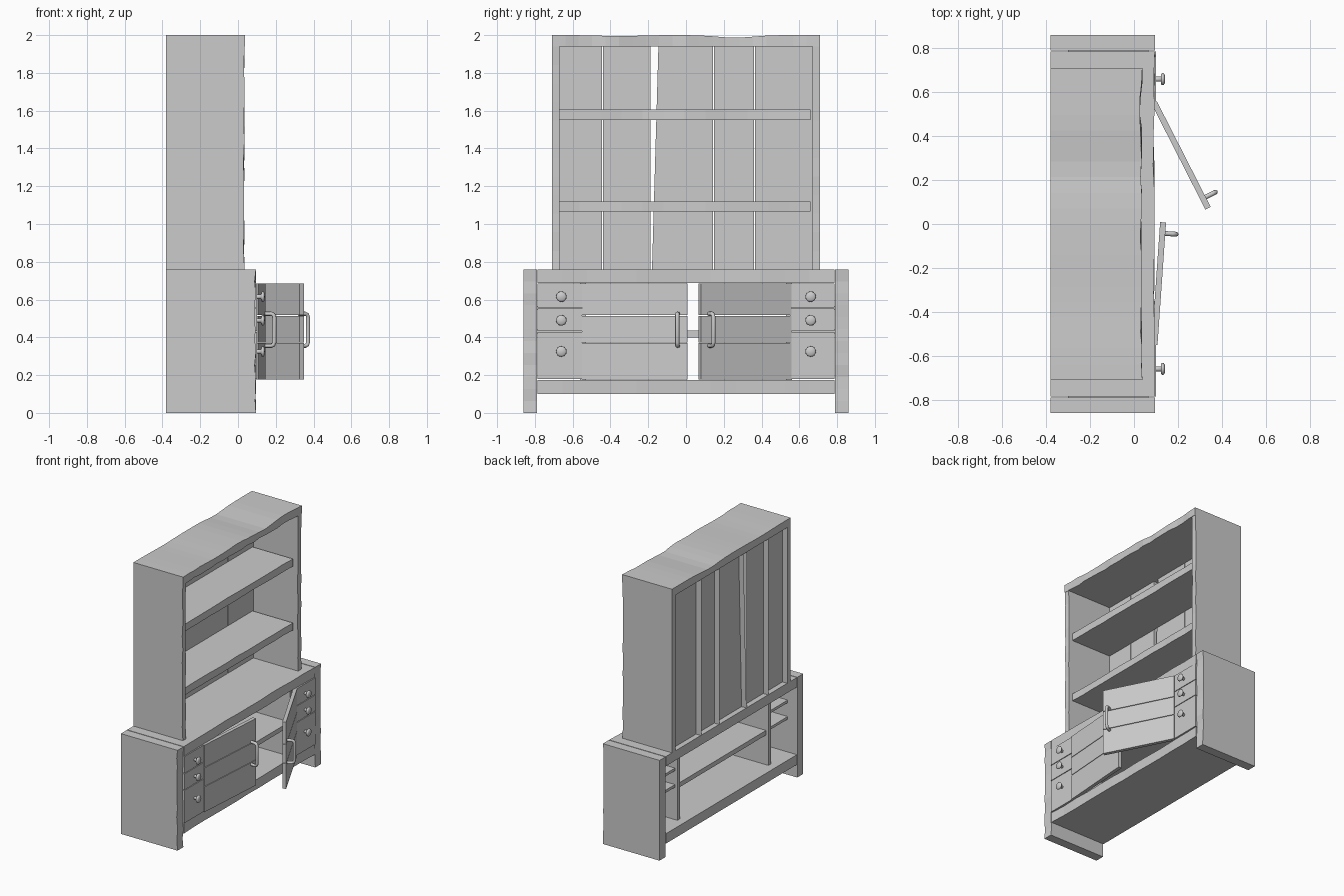
import bpy, bmesh, math, random
from mathutils import Matrix, Vector

if "Cube" in bpy.data.objects:
    bpy.data.objects.remove(bpy.data.objects["Cube"])

random.seed(4)


def finish(name, bm, loc=(0, 0, 0), rot=0.0):
    me = bpy.data.meshes.new(name)
    bmesh.ops.recalc_face_normals(bm, faces=bm.faces) if not name.startswith("open_") else None
    bm.to_mesh(me)
    bm.free()
    ob = bpy.data.objects.new(name.replace("open_", ""), me)
    ob.location = loc
    ob.rotation_euler = (0, 0, rot)
    bpy.context.collection.objects.link(ob)
    return ob


def box_bm(x0, x1, y0, y1, z0, z1):
    bm = bmesh.new()
    bmesh.ops.create_cube(bm, size=1)
    for v in bm.verts:
        v.co = Vector(((x0 + x1) / 2 + v.co.x * (x1 - x0),
                       (y0 + y1) / 2 + v.co.y * (y1 - y0),
                       (z0 + z1) / 2 + v.co.z * (z1 - z0)))
    return bm


def box(name, *d, loc=(0, 0, 0), rot=0.0):
    return finish(name, box_bm(*d), loc, rot)


def open_back(name, *d):
    # hollow board without its rear face
    bm = box_bm(*d)
    bmesh.ops.delete(bm, geom=[f for f in bm.faces if f.normal.x < -0.9], context='FACES_ONLY')
    return finish("open_" + name, bm)


def worn(name, d, axis, wear=0.008, cuts=12, dip=None):
    # board whose front edge is irregular along its length
    bm = box_bm(*d)
    lo, hi = d[2 * axis], d[2 * axis + 1]
    n = Vector((0, 0, 0))
    n[axis] = 1
    for i in range(1, cuts):
        p = n * (lo + (hi - lo) * i / cuts)
        bmesh.ops.bisect_plane(bm, geom=bm.verts[:] + bm.edges[:] + bm.faces[:],
                               plane_co=p, plane_no=n)
    for v in bm.verts:
        inside = lo + 1e-4 < v.co[axis] < hi - 1e-4
        if inside and abs(v.co.x - d[1]) < 1e-4:
            v.co.x -= random.uniform(0, wear)
        if dip and v.co.z > d[5] - 1e-4:
            v.co.z -= dip(v.co.y)
    return finish(name, bm)


def top_dip(y):
    return 0.014 * math.exp(-((y - 0.26) / 0.13) ** 2) + 0.005 * math.exp(-((y + 0.35) / 0.15) ** 2)


# carcass of the lower cabinet
worn("counter", (-0.38, 0.095, -0.785, 0.785, 0.687, 0.76), 1)
worn("bottom_board", (-0.38, 0.095, -0.785, 0.785, 0.10, 0.175), 1)
box("cupboard_shelf", -0.30, 0.06, -0.53, 0.53, 0.40, 0.435)

# top board of the hutch
worn("top_board", (-0.38, 0.038, -0.71, 0.71, 1.94, 2.0), 1, 0.012, 20, top_dip)

# hutch shelves
for i, z in enumerate((1.065, 1.55)):
    worn("hutch_shelf_%d" % i, (-0.34, 0.0, -0.675, 0.66, z, z + 0.055), 1, 0.006)

# back planks
edges = [(-0.67, -0.445), (-0.44, -0.188), (-0.168, 0.142), (0.147, 0.36), (0.365, 0.67)]
for i, (a, b) in enumerate(edges):
    ob = open_back("back_plank_%d" % i, -0.38, -0.34, a, b, 0.76, 1.94)
    if i == 2:
        # slanted edge of the centre plank
        for v in ob.data.vertices:
            if v.co.y < 0:
                v.co.y += 0.022 if v.co.z > 1.5 else -0.012

drawer_z = [(0.18, 0.428), (0.433, 0.553), (0.558, 0.685)]
for s in (-1, 1):
    tag = "left" if s < 0 else "right"

    def span(a, b):
        return sorted((s * a, s * b))

    # uprights and divider
    worn("side_panel_" + tag, (-0.38, 0.095, *span(0.79, 0.86), 0, 0.76), 2)
    worn("hutch_side_" + tag, (-0.38, 0.035, *span(0.67, 0.71), 0.76, 1.94), 2, 0.006)
    box("divider_" + tag, -0.32, 0.065, *span(0.53, 0.56), 0.175, 0.687)

    # drawers
    for i, (z0, z1) in enumerate(drawer_z):
        open_back("drawer_front_%s_%d" % (tag, i), 0.065, 0.10, *span(0.55, 0.785), z0, z1)
        if i:
            box("drawer_rail_%s_%d" % (tag, i), -0.30, 0.065, *span(0.56, 0.79), z0 - 0.012, z0 + 0.008)

    # knobs
    for i, z in enumerate((0.325, 0.49, 0.615)):
        prof = [(0.095, 0.011), (0.122, 0.011), (0.124, 0.024), (0.129, 0.028),
                (0.135, 0.027), (0.140, 0.020), (0.142, 0)]
        bm = bmesh.new()
        vs = [bm.verts.new((x, r, 0)) for x, r in prof]
        es = [bm.edges.new(p) for p in zip(vs, vs[1:])]
        bmesh.ops.spin(bm, geom=vs + es, cent=(0, 0, 0), axis=(1, 0, 0),
                       angle=math.tau, steps=16, use_duplicate=False)
        bmesh.ops.remove_doubles(bm, verts=bm.verts, dist=1e-4)
        ob = finish("knob_%s_%d" % (tag, i), bm, (0, s * 0.66, z))
        for p in ob.data.polygons:
            p.use_smooth = True

    # doors, both ajar
    length = 0.56 if s < 0 else 0.54
    loc = (0.08, -0.55, 0) if s < 0 else (0.08, 0.547, 0)
    rot = math.radians(-4 if s < 0 else 27)
    for i, (z0, z1) in enumerate(((0.178, 0.369), (0.373, 0.513), (0.517, 0.685))):
        box("door_plank_%s_%d" % (tag, i), 0, 0.027, *span(0, -length), z0, z1, loc=loc, rot=rot)

    # door handle
    cu = bpy.data.curves.new("door_handle_" + tag, 'CURVE')
    cu.dimensions = '3D'
    cu.bevel_depth = 0.011
    cu.bevel_resolution = 2
    cu.use_fill_caps = True
    y = -s * (length - 0.05)
    pts = [(0.02, 0.355), (0.06, 0.355), (0.072, 0.36), (0.077, 0.375),
           (0.077, 0.505), (0.072, 0.52), (0.06, 0.525), (0.02, 0.525)]
    sp = cu.splines.new('POLY')
    sp.points.add(len(pts) - 1)
    for p, (x, z) in zip(sp.points, pts):
        p.co = (x, y, z, 1)
    ob = bpy.data.objects.new("door_handle_" + tag, cu)
    ob.location, ob.rotation_euler = loc, (0, 0, rot)
    bpy.context.collection.objects.link(ob)
